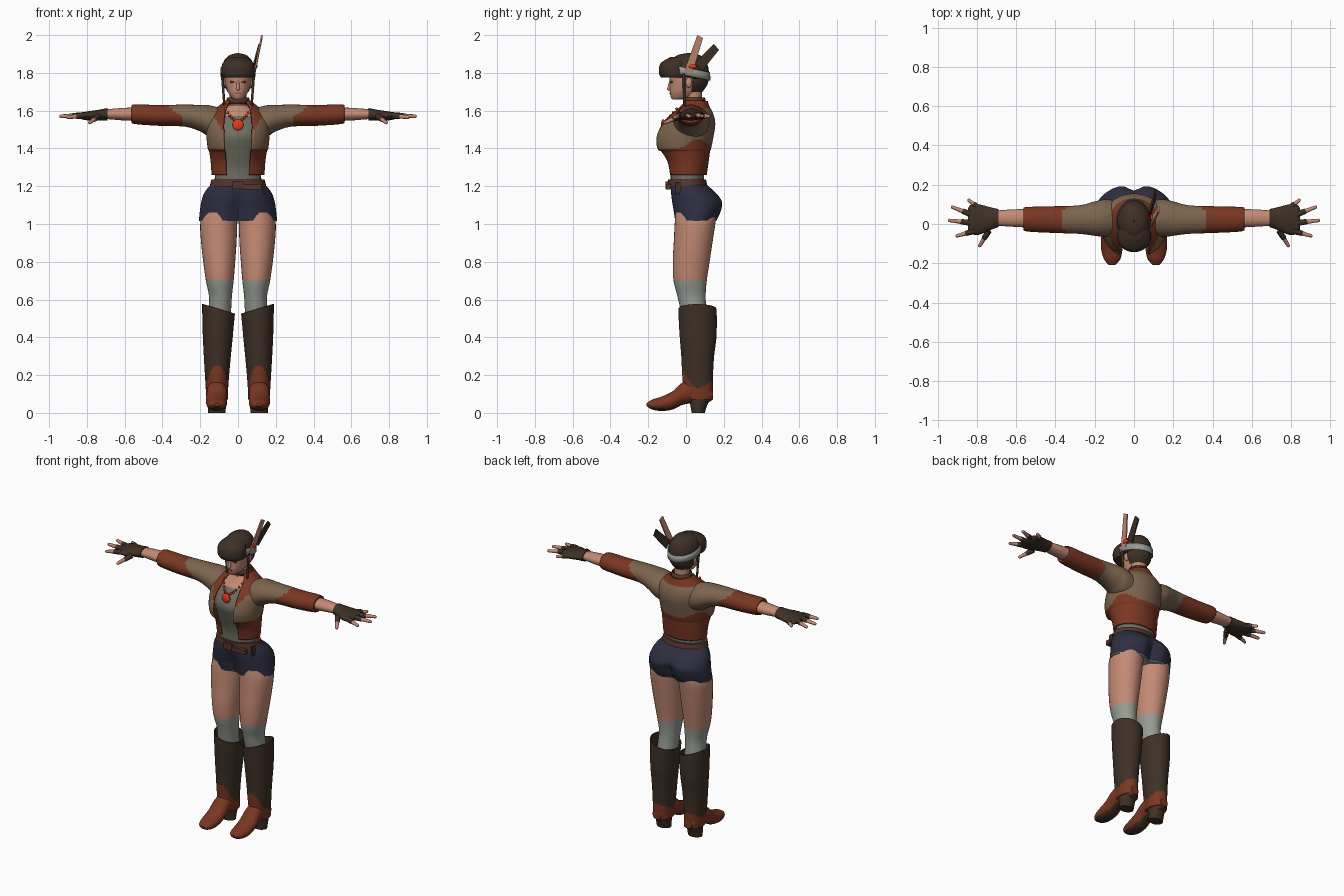
import bpy, bmesh
from math import sin, cos, pi, exp, radians
from mathutils import Vector, Matrix

cube = bpy.data.objects.get("Cube")
if cube:
    bpy.data.objects.remove(cube, do_unlink=True)

# Palette, written as display values and stored as linear ones
PALETTE = {
    "skin": (196, 138, 116), "dark_brown": (62, 48, 38), "tan_cloth": (124, 100, 78),
    "red_leather": (122, 55, 34), "navy_denim": (46, 46, 66), "pale_grey": (150, 155, 147),
    "olive_shirt": (110, 110, 97), "orange_bead": (235, 62, 28), "belt_brown": (84, 54, 42),
    "lips": (150, 86, 76)}
MATS = {}
for label, rgb in PALETTE.items():
    mat = bpy.data.materials.new(label)
    mat.use_nodes = True
    color = [((c / 255 + 0.055) / 1.055) ** 2.4 for c in rgb] + [1]
    mat.diffuse_color = color
    shader = next(n for n in mat.node_tree.nodes if n.type == "BSDF_PRINCIPLED")
    shader.inputs["Base Color"].default_value = color
    shader.inputs["Roughness"].default_value = 0.8
    MATS[label] = mat


def finish(name, bm, paint):
    """Turn a bmesh into an object; paint is a colour name or a rule giving one."""
    bmesh.ops.recalc_face_normals(bm, faces=bm.faces[:])
    bm.normal_update()
    used = []
    for f in bm.faces:
        c = f.calc_center_median()
        c.x = abs(c.x)
        label = paint if isinstance(paint, str) else paint(c, f.normal)
        if label not in used:
            used.append(label)
        f.material_index = used.index(label)
    mesh = bpy.data.meshes.new(name)
    bm.to_mesh(mesh)
    bm.free()
    for label in used:
        mesh.materials.append(MATS[label])
    mesh.shade_smooth()
    mesh.set_sharp_from_angle(angle=radians(45))
    obj = bpy.data.objects.new(name, mesh)
    bpy.context.scene.collection.objects.link(obj)
    return obj


def spline(keys, i, t):
    """Smooth in-between of neighbouring cross-sections."""
    a, b, c, d = (keys[min(max(j, 0), len(keys) - 1)] for j in range(i - 1, i + 3))
    return [q + 0.5 * t * (r - p + t * (2 * p - 5 * q + 4 * r - s + t * (3 * (q - r) + s - p)))
            for p, q, r, s in zip(a, b, c, d)]


def loft(name, keys, paint, axis="z", n=32, steps=5, gap=None, tweak=None, cap=True, pair=False, wall=0):
    """Skin oval sections (position, low/high, low/high); gap opens the front."""
    rows = [spline(keys, i, s / steps) for i in range(len(keys) - 1) for s in range(steps)]
    rows.append(keys[-1])
    count = n + 1 if gap else n
    for side in (1, -1) if pair else (1,):
        bm = bmesh.new()
        rings = []
        for t, u0, u1, v0, v1 in rows:
            g = gap(t) if gap else 0
            ring = []
            for k in range(count):
                a = g + k * (2 * pi - 2 * g) / n
                u = (u0 + u1) / 2 + (u1 - u0) / 2 * sin(a)
                v = (v0 + v1) / 2 - (v1 - v0) / 2 * cos(a)
                co = Vector({"x": (t, u, v), "y": (u, t, v), "z": (u, v, t)}[axis])
                if tweak:
                    tweak(co)
                co.x *= side
                ring.append(bm.verts.new(co))
            rings.append(ring)
        for r, q in zip(rings, rings[1:]):
            for k in range(n):
                j = (k + 1) % count
                bm.faces.new((r[k], r[j], q[j], q[k]))
        if cap and not gap:
            bm.faces.new(rings[0])
            bm.faces.new(rings[-1])
        prefix = ("left_" if side > 0 else "right_") if pair else ""
        obj = finish(prefix + name, bm, paint)
        if wall:
            mod = obj.modifiers.new("Thickness", "SOLIDIFY")
            mod.thickness, mod.offset = wall, 0


def sym(*keys):
    return [(t, -w, w, lo, hi) for t, w, lo, hi in keys]


def tube(name, start, end, r0, r1, paint, pair=False):
    for side in (1, -1) if pair else (1,):
        a, b = (Vector((p[0] * side, p[1], p[2])) for p in (start, end))
        bm = bmesh.new()
        place = Matrix.Translation((a + b) / 2) @ (b - a).to_track_quat("Z", "Y").to_matrix().to_4x4()
        bmesh.ops.create_cone(bm, cap_ends=True, segments=10, radius1=r0, radius2=r1,
                              depth=(b - a).length, matrix=place)
        bmesh.ops.create_uvsphere(bm, u_segments=10, v_segments=6, radius=r1, matrix=Matrix.Translation(b))
        finish((("left_" if side > 0 else "right_") if pair else "") + name, bm, paint)


def solid(name, center, size, paint, ball=False):
    bm = bmesh.new()
    place = Matrix.Translation(center) @ Matrix.Diagonal((*size, 1))
    if ball:
        bmesh.ops.create_uvsphere(bm, u_segments=14, v_segments=8, radius=0.5, matrix=place)
    else:
        bmesh.ops.create_cube(bm, size=1, matrix=place)
    finish(name, bm, paint)


def plate(name, corners, paint):
    bm = bmesh.new()
    face = bm.faces.new([bm.verts.new(c) for c in corners])
    top = bmesh.ops.extrude_face_region(bm, geom=[face])["geom"]
    bmesh.ops.translate(bm, vec=(0.008, 0, 0), verts=[v for v in top if isinstance(v, bmesh.types.BMVert)])
    finish(name, bm, paint)


# Torso in a shirt, bare above the neckline
loft("shirt", sym((1.16, .135, -.07, .1), (1.22, .125, -.08, .095), (1.3, .122, -.085, .1),
                  (1.4, .135, -.115, .115), (1.47, .145, -.13, .125), (1.54, .14, -.095, .135),
                  (1.59, .11, -.05, .125), (1.63, .05, -.02, .09)),
     lambda c, n: "skin" if c.z > 1.575 else "olive_shirt")


# Open cropped jacket with lapels and lower panels
def jacket_paint(c, n):
    waist = 1.4 + 0.05 * exp(-((c.y - 0.06) / 0.06) ** 2)
    lapel = c.y < 0 and 1.475 < c.z and c.x < 0.125 - 0.6 * abs(c.z - 1.57)
    return "red_leather" if c.z < waist or c.z > 1.61 or lapel else "tan_cloth"


loft("jacket", sym((1.26, .135, -.09, .105), (1.33, .14, -.105, .115), (1.385, .148, -.14, .122),
                   (1.4, .155, -.162, .128), (1.46, .162, -.168, .14), (1.53, .165, -.135, .15),
                   (1.58, .15, -.085, .14), (1.62, .1, -.04, .12), (1.65, .064, -.02, .11)),
     jacket_paint, n=64, steps=6, wall=.01, gap=lambda z: 0.47 + max(0, z - 1.58) * 4)

# Sleeves, forearms and fingerless gloves
loft("sleeve", [(.08, -.06, .12, 1.44, 1.61), (.15, -.065, .125, 1.46, 1.628), (.2, -.06, .115, 1.49, 1.63),
                (.28, -.05, .095, 1.515, 1.632), (.42, -.045, .09, 1.52, 1.63),
                (.55, -.037, .086, 1.53, 1.633), (.56, -.02, .075, 1.545, 1.62)],
     lambda c, n: "red_leather" if c.x > 0.3 + 0.07 * max(0, n.z) else "tan_cloth", axis="x", steps=8, pair=True)
loft("forearm", [(.5, -.02, .075, 1.545, 1.617), (.6, -.015, .075, 1.548, 1.615), (.71, -.008, .068, 1.557, 1.606)],
     "skin", axis="x", n=20, pair=True)
loft("glove", [(.69, -.016, .076, 1.548, 1.614), (.73, -.03, .085, 1.548, 1.606),
               (.79, -.055, .1, 1.548, 1.597), (.83, -.05, .098, 1.555, 1.59), (.845, -.03, .08, 1.563, 1.582)],
     "dark_brown", axis="x", n=20, pair=True)
FINGERS = {"index_finger": ((.81, -.035, 1.575), (.9, -.06, 1.565)), "middle_finger": ((.82, .005, 1.575), (.938, .018, 1.57)),
           "ring_finger": ((.82, .045, 1.575), (.924, .086, 1.572)), "little_finger": ((.79, .08, 1.572), (.84, .12, 1.57)),
           "thumb": ((.74, -.035, 1.57), (.785, -.11, 1.537))}
for label, (root, tip) in FINGERS.items():
    tube(label, root, tip, .015, .009, "skin", pair=True)
    middle = Vector(root).lerp(Vector(tip), 0.45)
    tube(label + "_cover", root, middle, .017, .0145, "dark_brown", pair=True)


# Denim shorts with a frayed hem, pinched between the legs
def pinch(co):
    co.y -= (co.y - 0.05) * 0.3 * exp(-(co.x / 0.04) ** 2) * min(1, max(0, (1.2 - co.z) / 0.12))


loft("shorts", sym((1.015, .207, -.066, .17), (1.06, .203, -.075, .192), (1.11, .196, -.083, .203),
                   (1.15, .185, -.086, .18), (1.18, .168, -.085, .145), (1.215, .138, -.08, .1)),
     lambda c, n: "pale_grey" if c.z < 1.023 else "navy_denim", n=48, steps=6, tweak=pinch)
loft("belt", sym((1.198, .15, -.096, .114), (1.235, .141, -.094, .106)), "belt_brown", steps=1)
solid("buckle", (0, -.098, 1.205), (.06, .02, .04), "belt_brown")
solid("belt_pouch", (.075, -.093, 1.197), (.1, .025, .03), "belt_brown")
solid("belt_strap", (.138, -.04, 1.19), (.012, .03, .06), "dark_brown")

# Legs with over-knee socks
loft("leg", [(1.06, .003, .185, -.055, .16), (1, .004, .2, -.06, .155), (.9, .008, .195, -.065, .14),
             (.8, .015, .184, -.07, .125), (.7, .023, .17, -.066, .11), (.62, .032, .154, -.046, .104),
             (.55, .036, .156, -.03, .108), (.46, .04, .16, -.01, .12)],
     lambda c, n: "pale_grey" if c.z < 0.7 else "skin", pair=True)


# Tall boots: shaft, pointed foot and heel
def boot_paint(c, n):
    front, back = max(0, (0.07 - c.y) / 0.085), max(0, (c.y - 0.07) / 0.07)
    return "red_leather" if c.z < 0.13 + 0.11 * front ** 2 + 0.04 * back else "dark_brown"


def slant(co):
    co.z += (co.x - 0.1) * 0.3 * max(0, (co.z - 0.45) / 0.1)


loft("boot_shaft", [(.07, .057, .164, 0, .14), (.13, .055, .168, -.01, .14), (.2, .05, .172, -.017, .14),
                    (.3, .041, .178, -.022, .146), (.4, .031, .183, -.03, .158),
                    (.5, .023, .186, -.036, .16), (.55, .019, .187, -.037, .158)],
     boot_paint, n=40, steps=8, cap=False, tweak=slant, pair=True, wall=.006)
loft("boot_foot", [(-.208, .095, .128, .036, .052), (-.18, .07, .152, .018, .07), (-.13, .059, .167, .01, .086),
                   (-.07, .057, .169, .018, .115), (-.02, .059, .166, .042, .16), (.04, .059, .164, .052, .18),
                   (.1, .06, .163, .048, .16), (.142, .085, .14, .07, .12)],
     lambda c, n: "dark_brown" if n.z < -0.75 else "red_leather", axis="y", pair=True)
loft("boot_heel", [(0, .066, .158, .03, .1), (.035, .064, .16, .024, .11), (.085, .061, .162, .015, .132)],
     "dark_brown", n=24, steps=2, pair=True)

# Neck, choker and head
loft("neck", sym((1.57, .06, -.01, .1), (1.63, .045, 0, .085), (1.73, .047, -.005, .085)), "skin", n=24)
loft("choker", sym((1.635, .06, -.014, .103), (1.67, .056, -.012, .098)), "belt_brown", steps=1, cap=False, wall=.006)
loft("head", sym((1.658, .018, -.07, -.025), (1.67, .035, -.08, .03), (1.7, .054, -.086, .07),
                 (1.74, .066, -.085, .095), (1.78, .07, -.088, .105), (1.83, .068, -.085, .1),
                 (1.875, .04, -.05, .07)), "skin")
tube("nose", (0, -.082, 1.757), (0, -.09, 1.716), .006, .01, "skin")
solid("mouth", (0, -.083, 1.692), (.03, .01, .01), "lips")
for side, label in ((1, "left_"), (-1, "right_")):
    solid(label + "eye", (.029 * side, -.077, 1.752), (.024, .009, .01), "dark_brown")
    solid(label + "ear", (.07 * side, .015, 1.748), (.022, .035, .055), "skin", ball=True)

# Hair cap, fringe, thin braids and a tilted headband
loft("hair", sym((1.7, .056, -.06, .088), (1.74, .08, -.08, .114), (1.78, .084, -.09, .121),
                 (1.83, .085, -.09, .118), (1.87, .07, -.075, .1), (1.895, .042, -.042, .07),
                 (1.905, .003, .01, .02)), "dark_brown", gap=lambda z: 1.75 if z < 1.772 else 0)
loft("fringe", sym((1.775, .08, -.132, .02), (1.8, .088, -.143, .02), (1.85, .082, -.135, .02),
                   (1.885, .045, -.08, .02)), "dark_brown")
tube("braid", (.084, -.012, 1.8), (.072, -.008, 1.62), .008, .006, "dark_brown", pair=True)


def tilt(co):
    co.z -= 0.2 * co.y


loft("headband", sym((1.785, .09, -.096, .127), (1.828, .091, -.096, .125)), "pale_grey",
     steps=2, cap=False, tweak=tilt, wall=.005)

# Feathers tucked into the headband
plate("light_feather", [(.085, -.01, 1.81), (.085, .035, 1.8), (.122, .09, 1.985), (.122, .06, 2)], "skin")
plate("dark_feather", [(.08, .045, 1.85), (.08, .085, 1.81), (.105, .175, 1.922), (.108, .147, 1.953)], "dark_brown")
solid("feather_bead", (.094, .035, 1.835), (.02, .045, .025), "orange_bead", ball=True)

# Beaded necklace with a pendant
for i in range(13):
    t = i / 6 - 1
    solid("necklace_bead", (.065 * t, -.108 + .058 * t * t, 1.545 + .065 * t * t), (.014,) * 3, "orange_bead", ball=True)
solid("pendant", (0, -.122, 1.525), (.06, .022, .06), "orange_bead", ball=True)
